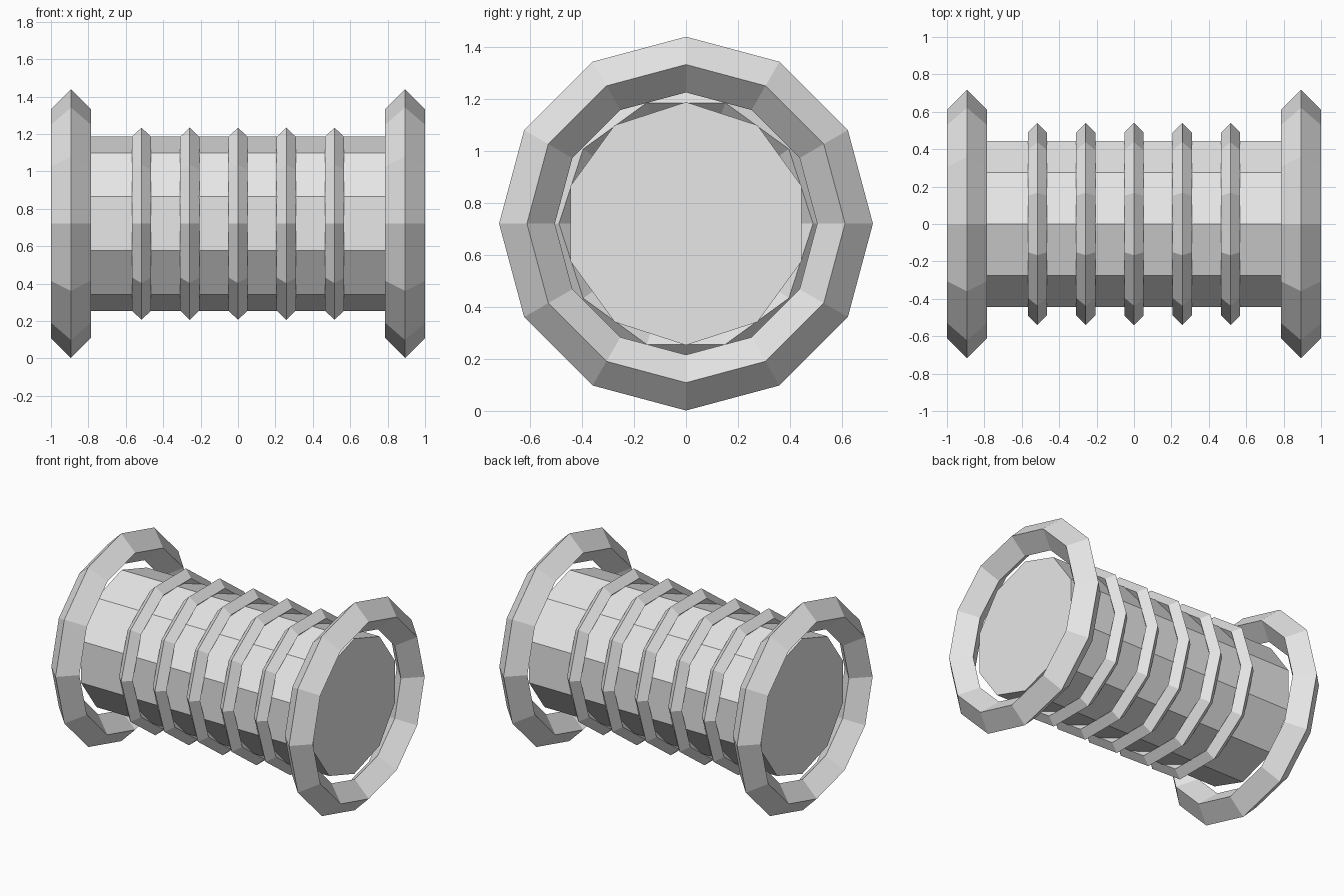
import bpy, bmesh, math

if "Cube" in bpy.data.objects:
    bpy.data.objects.remove(bpy.data.objects["Cube"])

AXIS_Z = 0.72          # height of the horizontal spool axis

grey = bpy.data.materials.new("light grey")
grey.diffuse_color = (0.8, 0.8, 0.8, 1)
grey.use_nodes = True
grey.node_tree.nodes["Principled BSDF"].inputs["Base Color"].default_value = grey.diffuse_color


def finish(name, bm, x=0.0):
    """Turn a bmesh into a flat-shaded object on the spool axis."""
    bmesh.ops.recalc_face_normals(bm, faces=bm.faces)
    mesh = bpy.data.meshes.new(name)
    bm.to_mesh(mesh)
    bm.free()
    mesh.materials.append(grey)
    obj = bpy.data.objects.new(name, mesh)
    obj.location = (x, 0, AXIS_Z)
    bpy.context.collection.objects.link(obj)
    return obj


def ring(name, x, major, minor, sides):
    """Ring round the x axis with a diamond cross-section."""
    bm = bmesh.new()
    loops = []
    for i in range(sides):
        a = 2 * math.pi * i / sides
        loop = []
        for dx, dr in ((0, minor), (minor, 0), (0, -minor), (-minor, 0)):
            r = major + dr
            loop.append(bm.verts.new((dx, r * math.cos(a), r * math.sin(a))))
        loops.append(loop)
    for i in range(sides):
        a, b = loops[i], loops[(i + 1) % sides]
        for j in range(4):
            k = (j + 1) % 4
            bm.faces.new((a[j], a[k], b[k], b[j]))
    return finish(name, bm, x)


# Ten-sided solid drum with a corner at the top
bm = bmesh.new()
ends = []
for x in (-0.89, 0.89):
    ends.append([bm.verts.new((x, 0.467 * math.sin(math.tau * i / 10),
                               0.467 * math.cos(math.tau * i / 10)))
                 for i in range(10)])
    bm.faces.new(ends[-1])
for i in range(10):
    j = (i + 1) % 10
    bm.faces.new((ends[0][i], ends[0][j], ends[1][j], ends[1][i]))
finish("drum", bm)

# Large end rims
for side, x in (("left", -0.893), ("right", 0.893)):
    ring(side + "_rim", x, 0.611, 0.107, 12)

# Five thin ribs along the drum
for i in range(5):
    ring("rib_%d" % (i + 1), (i - 2) * 0.258, 0.488, 0.052, 10)
